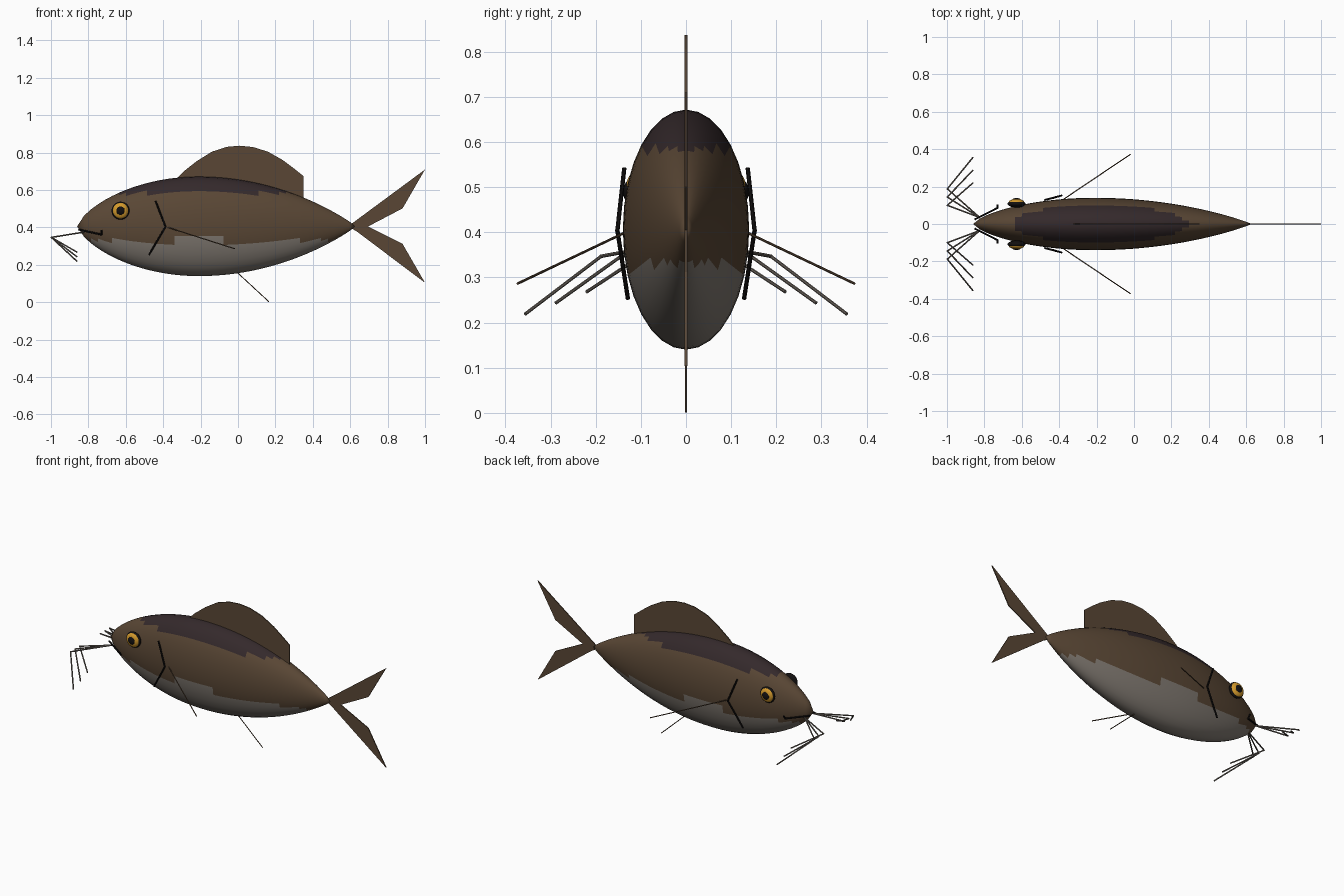
import bpy, bmesh, math
from mathutils import Vector

if "Cube" in bpy.data.objects:
    bpy.data.objects.remove(bpy.data.objects["Cube"], do_unlink=True)


def material(name, r, g, b):
    m = bpy.data.materials.new(name)
    m.use_nodes = True
    m.diffuse_color = (r, g, b, 1)
    m.node_tree.nodes["Principled BSDF"].inputs["Base Color"].default_value = (r, g, b, 1)
    return m


BROWN = material("brown", 0.10, 0.062, 0.035)
BACK = material("dark back", 0.034, 0.022, 0.024)
BELLY = material("belly grey", 0.21, 0.185, 0.16)
GREY = material("whisker grey", 0.15, 0.13, 0.11)
AMBER = material("amber", 0.65, 0.32, 0.025)
BLACK = material("black", 0.006, 0.005, 0.005)


def add_object(name, bm, mats, smooth=True):
    bmesh.ops.recalc_face_normals(bm, faces=bm.faces[:])
    mesh = bpy.data.meshes.new(name)
    bm.to_mesh(mesh)
    bm.free()
    for m in mats:
        mesh.materials.append(m)
    for p in mesh.polygons:
        p.use_smooth = smooth
    ob = bpy.data.objects.new(name, mesh)
    bpy.context.collection.objects.link(ob)
    return ob


MID_Z, HEIGHT, WIDTH = 0.406, 0.266, 0.14
NOSE, WIDEST, TAIL = -0.86, -0.21, 0.63


def girth(x):
    """Share of full girth at x: blunt head, tapering tail."""
    if x < WIDEST:
        return (1 - ((WIDEST - x) / (WIDEST - NOSE)) ** 2) ** 0.7
    return (1 - ((x - WIDEST) / (TAIL - WIDEST)) ** 2) ** 0.93


def build_body(rings=40, sides=32):
    bm = bmesh.new()
    loops = []
    for i in range(1, rings):
        x = NOSE + (TAIL - NOSE) * i / rings
        g = girth(x)
        loops.append([bm.verts.new((x, WIDTH * g * math.cos(a), MID_Z + HEIGHT * g * math.sin(a)))
                      for a in (math.tau * k / sides for k in range(sides))])
    nose, tail = bm.verts.new((NOSE, 0, MID_Z)), bm.verts.new((TAIL, 0, MID_Z))
    for k in range(sides):
        n = (k + 1) % sides
        bm.faces.new((nose, loops[0][n], loops[0][k]))
        bm.faces.new((tail, loops[-1][k], loops[-1][n]))
        for a, b in zip(loops, loops[1:]):
            bm.faces.new((a[k], a[n], b[n], b[k]))
    # Dark back and pale belly follow height
    for f in bm.faces:
        z = f.calc_center_median().z
        f.material_index = 1 if z > 0.583 else 2 if z < 0.331 else 0
    add_object("body", bm, [BROWN, BACK, BELLY])


def build_fin(name, outline, thickness=0.006):
    """Thin upright plate from an x-z outline."""
    bm = bmesh.new()
    face = bm.faces.new([bm.verts.new((x, -thickness / 2, z)) for x, z in outline])
    new = bmesh.ops.extrude_face_region(bm, geom=[face])["geom"]
    bmesh.ops.translate(bm, vec=(0, thickness, 0),
                        verts=[v for v in new if isinstance(v, bmesh.types.BMVert)])
    add_object(name, bm, [BROWN], smooth=False)


def build_rod(name, points, radius, mat, sides=8):
    """Round bar through a few points, one cylinder per stretch."""
    bm = bmesh.new()
    pts = [Vector(p) for p in points]
    for a, b in zip(pts, pts[1:]):
        d = b - a
        turn = d.to_track_quat('Z', 'Y').to_matrix().to_4x4()
        turn.translation = (a + b) / 2
        bmesh.ops.create_cone(bm, cap_ends=True, segments=sides, radius1=radius,
                              radius2=radius, depth=d.length + radius, matrix=turn)
    add_object(name, bm, [mat], smooth=False)


def build_ball(name, centre, radius, depth, mat):
    """Sphere flattened sideways."""
    bm = bmesh.new()
    bmesh.ops.create_uvsphere(bm, u_segments=24, v_segments=14, radius=1)
    bmesh.ops.scale(bm, vec=(radius, depth, radius), verts=bm.verts)
    bmesh.ops.translate(bm, vec=centre, verts=bm.verts)
    add_object(name, bm, [mat])


build_body()

# Upright fins
build_fin("dorsal_fin", [(-0.34, 0.65), (-0.29, 0.70), (-0.22, 0.755), (-0.14, 0.805),
                         (-0.06, 0.831), (0.01, 0.837), (0.08, 0.83), (0.16, 0.805),
                         (0.24, 0.76), (0.30, 0.715), (0.35, 0.675), (0.35, 0.53), (0, 0.6)])
build_fin("tail_fin_upper", [(0.58, 0.40), (0.636, 0.441), (1.0, 0.71), (0.88, 0.502), (0.695, 0.405)])
build_fin("tail_fin_lower", [(0.58, 0.41), (0.695, 0.405), (0.88, 0.312), (1.0, 0.104), (0.636, 0.378)])
build_rod("anal_fin", [(-0.01, 0, 0.165), (0.165, 0, 0.003)], 0.0025, BROWN)

# Paired parts on each flank
for side, s in (("left", 1), ("right", -1)):
    build_rod(side + "_pectoral_fin", [(-0.38, s * 0.13, 0.402), (-0.02, s * 0.372, 0.287)], 0.003, BROWN)
    build_rod(side + "_gill", [(-0.44, s * 0.137, 0.54), (-0.388, s * 0.152, 0.404),
                               (-0.475, s * 0.129, 0.255)], 0.005, BLACK)
    build_rod(side + "_mouth", [(-0.85, s * 0.025, 0.388), (-0.73, s * 0.086, 0.362),
                                (-0.73, s * 0.1, 0.382)], 0.005, BLACK)
    build_ball(side + "_eye_rim", (-0.628, s * 0.108, 0.49), 0.048, 0.02, BLACK)
    build_ball(side + "_iris", (-0.628, s * 0.115, 0.49), 0.042, 0.019, AMBER)
    build_ball(side + "_pupil", (-0.628, s * 0.127, 0.49), 0.024, 0.012, BLACK)
    for i in range(3):
        build_rod(f"{side}_whisker_{i + 1}",
                  [(-0.825, s * 0.035, 0.375), (-0.998, s * (0.1 + 0.044 * i), 0.347),
                   (-0.862, s * (0.219 + 0.068 * i), 0.269 - 0.0245 * i)], 0.004, GREY)
